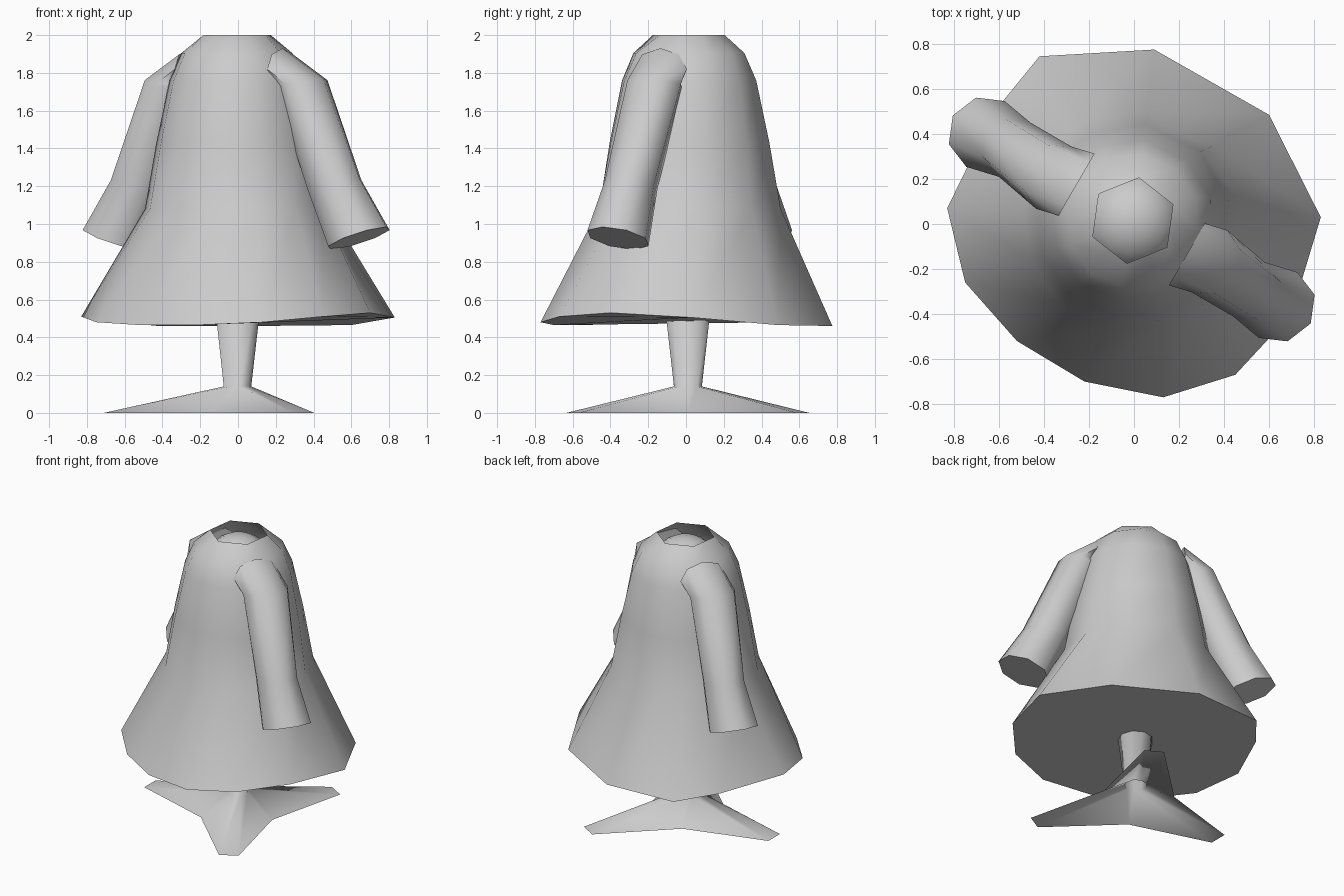
import bpy, bmesh
from math import sin, cos, radians, atan2, hypot, tau
from mathutils import Vector

cube = bpy.data.objects.get("Cube")
if cube:
    bpy.data.objects.remove(cube, do_unlink=True)

CENTRE = Vector((-0.005, 0.015, 0))

grey = bpy.data.materials.new("plain grey")
grey.use_nodes = True
grey.diffuse_color = (0.6, 0.6, 0.6, 1)
bsdf = grey.node_tree.nodes["Principled BSDF"]
bsdf.inputs["Base Color"].default_value = (0.6, 0.6, 0.6, 1)
bsdf.inputs["Roughness"].default_value = 0.8


def loft(name, rings, cap_first=True, cap_last=True, smooth_angle=60):
    """Skin a stack of equal-sized point rings."""
    bm = bmesh.new()
    loops = [[bm.verts.new(p) for p in ring] for ring in rings]
    n = len(loops[0])
    for a, b in zip(loops, loops[1:]):
        for i in range(n):
            j = (i + 1) % n
            bm.faces.new((a[i], a[j], b[j], b[i]))
    if cap_first:
        bm.faces.new(loops[0][::-1])
    if cap_last:
        bm.faces.new(loops[-1])
    mesh = bpy.data.meshes.new(name)
    bm.to_mesh(mesh)
    bm.free()
    mesh.materials.append(grey)
    obj = bpy.data.objects.new(name, mesh)
    bpy.context.collection.objects.link(obj)
    bpy.ops.object.select_all(action='DESELECT')
    bpy.context.view_layer.objects.active = obj
    obj.select_set(True)
    bpy.ops.object.shade_smooth_by_angle(angle=radians(smooth_angle))


def circle(centre, radius, z, sides, start=0):
    return [centre + Vector((radius * cos(a), radius * sin(a), z))
            for a in (radians(start) + tau * k / sides for k in range(sides))]


# Dress: uneven hem, rounder rings above it, open hexagonal neck
hem = [Vector(p) for p in (
    (0.83, 0.03, 0.505), (0.60, 0.485, 0.465), (0.09, 0.775, 0.46),
    (-0.42, 0.745, 0.46), (-0.62, 0.50, 0.48), (-0.83, 0.07, 0.51),
    (-0.75, -0.26, 0.48), (-0.52, -0.52, 0.465), (-0.22, -0.70, 0.465),
    (0.13, -0.77, 0.48), (0.45, -0.67, 0.51), (0.70, -0.40, 0.53))]
hem_angles = [atan2(p.y, p.x) % tau for p in hem]
neck_angles = [radians(22 + 30 * k) for k in range(12)]


def dress_ring(z, radius, blend, hexagonal=False):
    ring = []
    for k in range(12):
        a = hem_angles[k] * (1 - blend) + neck_angles[k] * blend
        r = radius * cos(radians(30)) if hexagonal and k % 2 else radius
        ring.append(CENTRE + Vector((r * cos(a), r * sin(a), z)))
    return ring


loft("dress", [
    hem,
    dress_ring(1.08, 0.49, 0.3),
    dress_ring(1.43, 0.43, 0.5),
    dress_ring(1.76, 0.36, 0.7),
    dress_ring(1.905, 0.297, 0.9),
    dress_ring(2.0, 0.192, 1.0, True),
], cap_last=False)

# Rounded form that fills the neck opening
loft("inner_form", [circle(CENTRE, r, z, 12, 22) for r, z in (
    (0.24, 1.75), (0.20, 1.87), (0.15, 1.93), (0.09, 1.965), (0.03, 1.98))])

# Sleeves: centre, sideways radius, outward axis of each ring
SIDE = Vector((0.5, 0.86, 0))
sections = (
    ((0.235, -0.135, 1.82), 0.16, Vector((0, 0, 0.11))),
    ((0.335, -0.165, 1.74), 0.16, Vector((0.116, -0.068, 0.03))),
    ((0.51, -0.29, 1.21), 0.14, Vector((0.133, -0.077, 0.03))),
    ((0.64, -0.36, 0.925), 0.17, Vector((0.145, -0.082, 0.06))),
)


def sleeve(name, turn):
    rings = []
    for centre, across, out in sections:
        ring = []
        for k in range(8):
            a = tau * k / 8
            p = Vector(centre) + SIDE * across * cos(a) + out * sin(a)
            if turn:
                p = Vector((-0.02 - p.x, 0.04 - p.y, p.z))
            ring.append(p)
        rings.append(ring)
    loft(name, rings)


sleeve("left_sleeve", False)
sleeve("right_sleeve", True)

# Stand: three-legged open base rising smoothly into a flared pole
hub = Vector((-0.005, 0.01, 0))


def polar(angle, radius):
    return hub + Vector((radius * cos(angle), radius * sin(angle), 0))


foot = []
spread, reach = 0.065, 0.705
for leg in (60, 180, 300):
    a = radians(leg)
    half = atan2(spread, reach)
    foot += [polar(a - half, hypot(reach, spread)),
             polar(a + half, hypot(reach, spread)),
             polar(a + radians(60), 0.27)]

loft("stand", [foot, circle(hub, 0.075, 0.14, 9, 40), circle(hub, 0.122, 0.55, 9, 40)],
     cap_first=False, smooth_angle=120)
